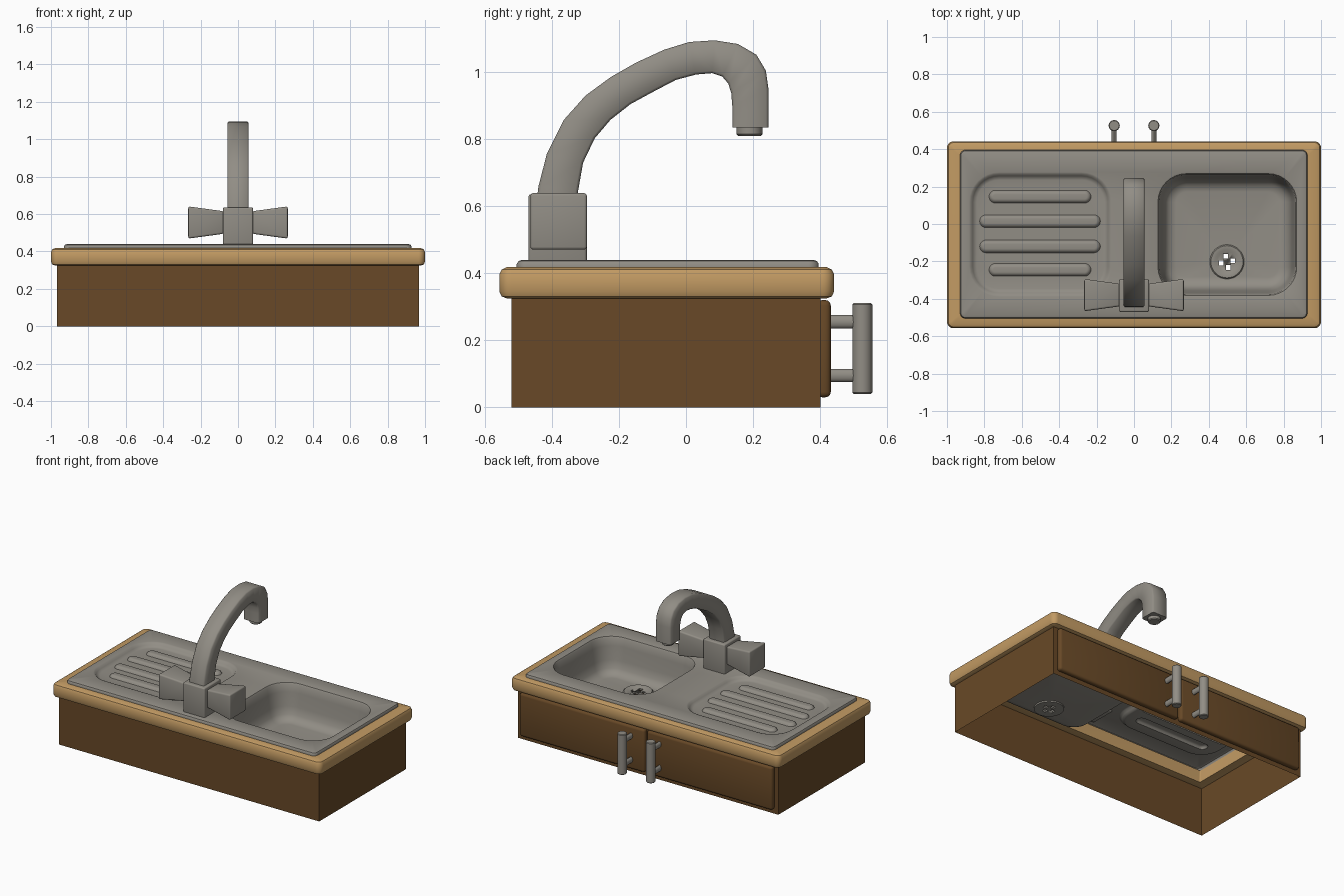
import bpy, bmesh, math
from mathutils import Vector, Matrix

if "Cube" in bpy.data.objects:
    bpy.data.objects.remove(bpy.data.objects["Cube"])


def material(name, rgb):
    m = bpy.data.materials.new(name)
    m.diffuse_color = (*rgb, 1)
    m.use_nodes = True
    m.node_tree.nodes["Principled BSDF"].inputs["Base Color"].default_value = m.diffuse_color
    return m


STEEL = material("steel grey", (0.285, 0.268, 0.235))
TAN = material("light wood", (0.54, 0.325, 0.125))
BROWN = material("dark wood", (0.138, 0.066, 0.02))


def finish(bm, name, mat, angle=35, recalc=True):
    if recalc:
        bmesh.ops.recalc_face_normals(bm, faces=bm.faces[:])
    me = bpy.data.meshes.new(name)
    bm.to_mesh(me)
    bm.free()
    me.materials.append(mat)
    ob = bpy.data.objects.new(name, me)
    bpy.context.collection.objects.link(ob)
    bpy.ops.object.select_all(action='DESELECT')
    ob.select_set(True)
    bpy.context.view_layer.objects.active = ob
    bpy.ops.object.shade_smooth_by_angle(angle=math.radians(angle))
    return ob


def box(name, lo, hi, mat, bevel=0.0):
    lo, hi = Vector(lo), Vector(hi)
    bm = bmesh.new()
    bmesh.ops.create_cube(bm, size=1, matrix=Matrix.Translation((lo + hi) / 2) @ Matrix.Diagonal((*(hi - lo), 1)))
    if bevel:
        bmesh.ops.bevel(bm, geom=bm.edges[:], offset=bevel, segments=3, profile=0.5, affect='EDGES')
    return finish(bm, name, mat)


def rounded_loop(bm, rect, inset, r, z, n=8):
    x0, x1, y0, y1 = rect
    x0, x1, y0, y1 = x0 + inset, x1 - inset, y0 + inset, y1 - inset
    r = max(r - inset, 0.006)
    out = []
    for k, (cx, cy) in enumerate([(x1 - r, y1 - r), (x0 + r, y1 - r), (x0 + r, y0 + r), (x1 - r, y0 + r)]):
        for i in range(n + 1):
            a = math.pi / 2 * (k + i / n)
            out.append(bm.verts.new((cx + r * math.cos(a), cy + r * math.sin(a), z)))
    return out


def bridge(bm, a, b):
    for i in range(len(a)):
        j = (i + 1) % len(a)
        bm.faces.new((a[i], a[j], b[j], b[i]))


def rings(bm, rect, r, profile):
    loops = [rounded_loop(bm, rect, inset, r, z) for inset, z in profile]
    for a, b in zip(loops, loops[1:]):
        bridge(bm, a, b)
    return loops


def fill_plate(bm, *loops):
    edges = [bm.edges.get((l[i], l[i - 1])) or bm.edges.new((l[i], l[i - 1])) for l in loops for i in range(len(l))]
    bmesh.ops.triangle_fill(bm, use_beauty=True, use_dissolve=False, edges=edges, normal=(0, 0, 1))


def lathe(name, centre, profile, mat, n=24, scale_x=1, axis='Z'):
    bm = bmesh.new()
    loops = []
    for r, h in profile:
        l = []
        for i in range(n):
            a = 2 * math.pi * i / n
            u, v = r * math.cos(a) * scale_x, r * math.sin(a)
            p = Vector((u, v, h)) if axis == 'Z' else Vector((u, h, v))
            l.append(bm.verts.new(p + Vector(centre)))
        loops.append(l)
    for a, b in zip(loops, loops[1:]):
        bridge(bm, a, b)
    bm.faces.new(loops[0])
    bm.faces.new(loops[-1])
    return finish(bm, name, mat)


# Cabinet shell, open above and below
bm = bmesh.new()
X, Y0, Y1 = 0.968, -0.52, 0.402
corners = [(-X, Y0), (X, Y0), (X, Y1), (-X, Y1)]
bridge(bm, [bm.verts.new((*c, 0)) for c in corners], [bm.verts.new((*c, 0.335)) for c in corners])
finish(bm, "cabinet", BROWN)

# Worktop frame with rounded rim and a thin inner lip
bm = bmesh.new()
loops = rings(bm, (-1, 1, -0.557, 0.442), 0.035,
              [(0.09, 0.325), (0.022, 0.325), (0.007, 0.331), (0, 0.346), (0, 0.397),
               (0.007, 0.411), (0.022, 0.418), (0.075, 0.418), (0.09, 0.345)])
bridge(bm, loops[-1], loops[0])
finish(bm, "worktop", TAN)

# Sink sheet: skirt, basin and draining tray with ribs
DX, DY = 0.497, -0.202
bm = bmesh.new()
outer = rings(bm, (-0.93, 0.927, -0.505, 0.396), 0.03,
              [(0, 0.416), (0, 0.428), (0.005, 0.436), (0.016, 0.44)])
basin = rings(bm, (0.12, 0.878, -0.39, 0.277), 0.16,
              [(0, 0.44), (0.008, 0.437), (0.014, 0.428), (0.022, 0.38), (0.034, 0.29),
               (0.046, 0.24), (0.065, 0.216), (0.09, 0.205), (0.105, 0.202)])
tray = rings(bm, (-0.882, -0.12, -0.388, 0.277), 0.16,
             [(0, 0.44), (0.01, 0.437), (0.02, 0.425), (0.03, 0.416), (0.042, 0.413)])
fill_plate(bm, outer[-1], basin[0], tray[0])
hole = rounded_loop(bm, (DX - 0.07, DX + 0.07, DY - 0.07, DY + 0.07), 0, 0.0699, 0.202)
fill_plate(bm, basin[-1], hole)
ribs = []
for y, x0, x1 in [(0.146, -0.775, -0.23), (0.015, -0.825, -0.18), (-0.12, -0.825, -0.18), (-0.245, -0.775, -0.23)]:
    rib = rings(bm, (x0, x1, y - 0.034, y + 0.034), 0.0339,
                [(0, 0.413), (0.006, 0.423), (0.014, 0.429), (0.022, 0.43)])
    ribs.append(rib[0])
    bm.faces.new(rib[-1])
fill_plate(bm, tray[-1], *ribs)
bmesh.ops.recalc_face_normals(bm, faces=bm.faces[:])
if sum(f.normal.z * f.calc_area() for f in bm.faces) < 0:
    bmesh.ops.reverse_faces(bm, faces=bm.faces[:])
finish(bm, "sink", STEEL, recalc=False)

# Drain fitting with four square through-holes
drain = lathe("drain", (DX, DY, 0), [(0.05, 0.194), (0.09, 0.194), (0.092, 0.205), (0.086, 0.212),
                                    (0.064, 0.212), (0.054, 0.206)], STEEL, 32)
for i in range(4):
    a = math.pi / 2 * i + 0.2
    x, y = DX + 0.031 * math.cos(a), DY + 0.031 * math.sin(a)
    cutter = box("drain_hole_cutter", (x - 0.0125, y - 0.0125, 0.15), (x + 0.0125, y + 0.0125, 0.25), STEEL)
    cutter.hide_render = True
    cutter.hide_set(True)
    mod = drain.modifiers.new("hole", 'BOOLEAN')
    mod.operation = 'DIFFERENCE'
    mod.solver = 'EXACT'
    mod.object = cutter

# Tap body
box("tap_body", (-0.08, -0.47, 0.43), (0.08, -0.296, 0.636), STEEL, 0.008)

# Flared tap knobs
for s in (-1, 1):
    bm = bmesh.new()
    ends = []
    for x, h in ((0.075, 0.06), (0.266, 0.086)):
        ends.append([bm.verts.new((s * x, -0.38 + h * a, 0.555 + h * b))
                     for a, b in ((-1, -1), (1, -1), (1, 1), (-1, 1))])
    bridge(bm, *ends)
    for e in ends:
        bm.faces.new(e)
    bmesh.ops.bevel(bm, geom=bm.edges[:], offset=0.01, segments=3, profile=0.5, affect='EDGES')
    finish(bm, "tap_knob", STEEL)

# Curved square spout: outer and inner edge of its side outline (y, z)
outer_edge = [(-0.445, 0.62), (-0.44, 0.66), (-0.415, 0.757), (-0.365, 0.857), (-0.30, 0.93), (-0.225, 0.985),
              (-0.15, 1.028), (-0.065, 1.067), (0.01, 1.09), (0.085, 1.095), (0.155, 1.084),
              (0.21, 1.052), (0.238, 1.005), (0.246, 0.95), (0.246, 0.835)]
inner_edge = [(-0.325, 0.62), (-0.322, 0.645), (-0.307, 0.73), (-0.272, 0.803), (-0.225, 0.858), (-0.165, 0.905),
              (-0.095, 0.943), (-0.03, 0.977), (0.03, 0.993), (0.078, 0.997), (0.108, 0.987),
              (0.126, 0.966), (0.135, 0.938), (0.138, 0.90), (0.138, 0.835)]
bm = bmesh.new()
W, C, D = 0.057, 0.07, 0.008
secs = []
for o, i in zip(outer_edge, inner_edge):
    o, i = Vector(o), Vector(i)
    sec = []
    # square section with small chamfered corners
    for x, t in ((-W, C), (-W + D, 0), (W - D, 0), (W, C), (W, 1 - C), (W - D, 1), (-W + D, 1), (-W, 1 - C)):
        p = o.lerp(i, t)
        sec.append(bm.verts.new((x, p.x, p.y)))
    secs.append(sec)
for a, b in zip(secs, secs[1:]):
    bridge(bm, a, b)
bm.faces.new(secs[0])
bm.faces.new(secs[-1])
finish(bm, "spout", STEEL, 50)
lathe("spout_nozzle", (0, 0.189, 0), [(0.034, 0.81), (0.039, 0.815), (0.039, 0.84)], STEEL)

# Doors and bar handles
for s in (-1, 1):
    xs = sorted((s * 0.008, s * 0.94))
    box("door", (xs[0], 0.39, 0.03), (xs[1], 0.432, 0.32), BROWN, 0.016)
    hx = s * 0.106
    lathe("handle_bar", (hx, 0.526, 0), [(0.026, 0.04), (0.03, 0.044), (0.03, 0.307), (0.026, 0.311)], STEEL, 16)
    for z in (0.095, 0.255):
        lathe("handle_stem", (hx, 0, z), [(0.02, 0.42), (0.02, 0.515)], STEEL, 12, 0.65, 'Y')
